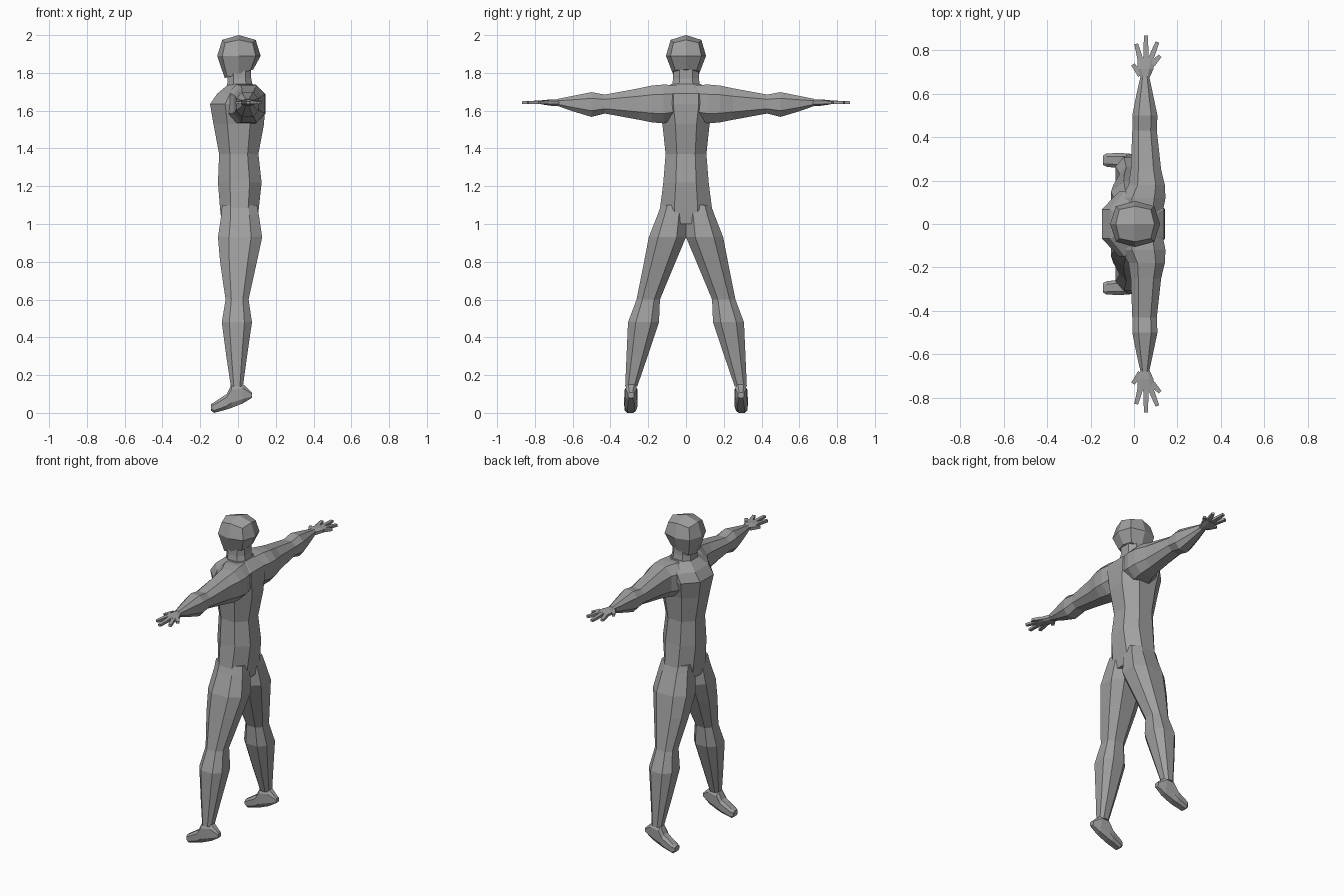
import bpy, bmesh, math
from mathutils import Vector

mat = bpy.data.materials.new("plain grey")
mat.diffuse_color = (0.35, 0.35, 0.35, 1)


def finish(name, bm, mirror):
    bmesh.ops.recalc_face_normals(bm, faces=bm.faces[:])
    mesh = bpy.data.meshes.new(name)
    bm.to_mesh(mesh)
    bm.free()
    mesh.materials.append(mat)
    ob = bpy.data.objects.new(name, mesh)
    bpy.context.collection.objects.link(ob)
    if mirror:
        mod = ob.modifiers.new("mirror", 'MIRROR')
        mod.use_axis = (False, True, False)
        mod.use_mirror_merge = False
    return ob


def loft(name, axis, rings, mirror=False, corner=0.5):
    """Eight-sided skin through rings of (position, u0, u1, v0, v1)."""
    bm = bmesh.new()
    c = corner
    shape = [(1, c), (c, 1), (-c, 1), (-1, c), (-1, -c), (-c, -1), (c, -1), (1, -c)]
    loops = []
    for p, u0, u1, v0, v1 in rings:
        loop = []
        for a, b in shape:
            u = (u0 + u1) / 2 + a * (u1 - u0) / 2
            v = (v0 + v1) / 2 + b * (v1 - v0) / 2
            co = {'x': (p, u, v), 'y': (u, p, v), 'z': (u, v, p)}[axis]
            loop.append(bm.verts.new(co))
        loops.append(loop)
    for lo, hi in zip(loops, loops[1:]):
        for i in range(8):
            j = (i + 1) % 8
            bm.faces.new((lo[i], lo[j], hi[j], hi[i]))
    bm.faces.new(loops[0])
    bm.faces.new(loops[-1])
    return finish(name, bm, mirror)


def finger(name, start, end, r0, r1):
    """Four-sided tapered finger."""
    bm = bmesh.new()
    s, e = Vector(start), Vector(end)
    side = (e - s).cross(Vector((0, 0, 1))).normalized()
    up = Vector((0, 0, 0.75))
    ends = [[bm.verts.new(p + r * (a * side + b * up))
             for a, b in ((1, 1), (-1, 1), (-1, -1), (1, -1))]
            for p, r in ((s, r0), (e, r1))]
    for i in range(4):
        j = (i + 1) % 4
        bm.faces.new((ends[0][i], ends[0][j], ends[1][j], ends[1][i]))
    for q in ends:
        bm.faces.new(q)
    finish(name, bm, True)


# Torso: position z, x range, y range
loft("torso", 'z', [
    (1.00, -0.085, 0.10, -0.12, 0.12),
    (1.08, -0.095, 0.11, -0.138, 0.138),
    (1.22, -0.106, 0.125, -0.12, 0.12),
    (1.37, -0.10, 0.108, -0.108, 0.108),
    (1.53, -0.13, 0.138, -0.125, 0.125),
    (1.635, -0.148, 0.143, -0.15, 0.15),
    (1.69, -0.11, 0.138, -0.15, 0.15),
    (1.74, -0.05, 0.08, -0.08, 0.08)], corner=0.45)

# Neck
loft("neck", 'z', [
    (1.70, -0.06, 0.085, -0.08, 0.08),
    (1.77, -0.055, 0.07, -0.068, 0.068),
    (1.85, -0.055, 0.07, -0.066, 0.066)])

# Head: rounded cube with a lowered jaw
bm = bmesh.new()
bmesh.ops.create_cube(bm, size=2)
bmesh.ops.subdivide_edges(bm, edges=bm.edges[:], cuts=1, use_grid_fill=True)
for v in bm.verts:
    ones = sum(abs(k) > 0.5 for k in v.co)
    f = {1: 1.0, 2: 0.77, 3: 0.63}[ones]
    x, y, z = v.co.x * f * 0.115, v.co.y * f * 0.106, v.co.z * f * 0.11
    if v.co.z < -0.5:
        x *= 0.85
        y *= 0.85
        z = -0.095 + 0.3 * x
    v.co = (x + 0.005, y, z + 1.89)
finish("head", bm, False)

# Arms: position y, x range, z range
loft("arm", 'y', [
    (0.04, -0.06, 0.13, 1.55, 1.735),
    (0.12, -0.06, 0.145, 1.533, 1.738),
    (0.18, -0.025, 0.142, 1.538, 1.733),
    (0.25, -0.015, 0.125, 1.552, 1.718),
    (0.43, -0.008, 0.105, 1.585, 1.685),
    (0.50, -0.008, 0.108, 1.567, 1.698),
    (0.60, 0.012, 0.087, 1.597, 1.678),
    (0.68, 0.03, 0.07, 1.625, 1.662)], True)

# Hands
loft("hand", 'y', [
    (0.67, 0.032, 0.07, 1.626, 1.66),
    (0.715, 0.015, 0.09, 1.626, 1.66),
    (0.765, 0.018, 0.096, 1.633, 1.655)], True)
for label, s, e in (
        ("thumb", (0.03, 0.685), (-0.005, 0.735)),
        ("index_finger", (0.03, 0.755), (0.01, 0.83)),
        ("middle_finger", (0.055, 0.755), (0.055, 0.868)),
        ("ring_finger", (0.075, 0.755), (0.108, 0.838)),
        ("little_finger", (0.085, 0.735), (0.12, 0.775))):
    finger(label, (*s, 1.645), (*e, 1.643), 0.013, 0.009)

# Legs: position z, x range, y range
loft("leg", 'z', [
    (1.10, -0.085, 0.10, 0.0, 0.132),
    (1.05, -0.088, 0.11, 0.0, 0.15),
    (0.93, -0.106, 0.128, 0.0, 0.197),
    (0.80, -0.095, 0.10, 0.055, 0.222),
    (0.60, -0.066, 0.056, 0.138, 0.262),
    (0.48, -0.086, 0.074, 0.143, 0.307),
    (0.30, -0.062, 0.048, 0.203, 0.315),
    (0.14, -0.038, 0.026, 0.258, 0.322)], True)

# Feet: position x, y range, z range
loft("foot", 'x', [
    (-0.143, 0.272, 0.315, 0.012, 0.046),
    (-0.127, 0.264, 0.325, 0.0, 0.056),
    (-0.06, 0.256, 0.327, 0.018, 0.10),
    (-0.035, 0.256, 0.325, 0.026, 0.15),
    (0.025, 0.26, 0.32, 0.05, 0.154),
    (0.074, 0.275, 0.307, 0.08, 0.108)], True, 0.55)
